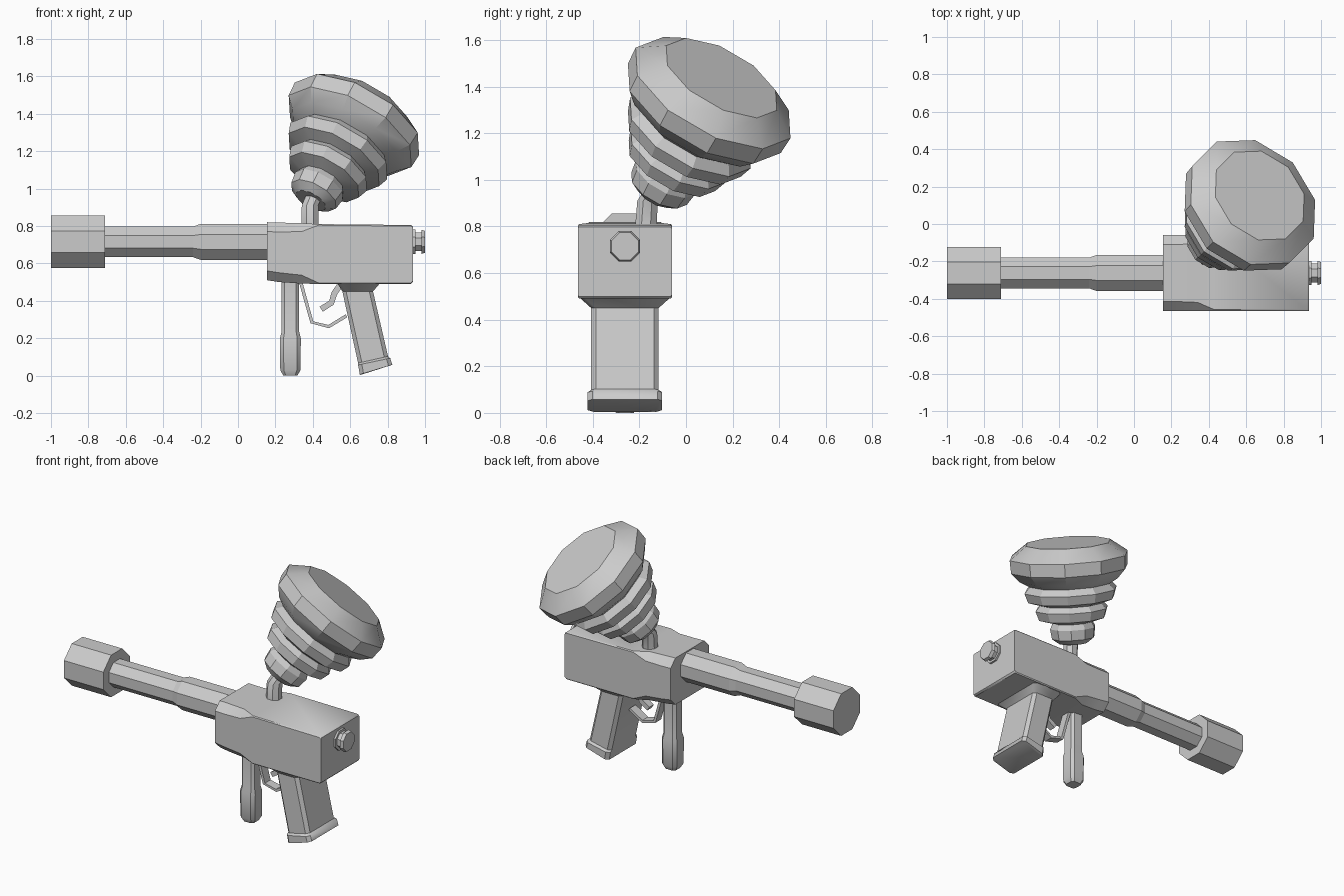
import bpy, bmesh, math
from mathutils import Vector

if "Cube" in bpy.data.objects:
    bpy.data.objects.remove(bpy.data.objects["Cube"])

CY, CZ = -0.262, 0.715      # centre line of barrel and body


def loft(name, rings, smooth=None):
    """Skin a list of equal-length vertex rings and cap both ends."""
    bm = bmesh.new()
    loops = [[bm.verts.new(p) for p in ring] for ring in rings]
    n = len(loops[0])
    for a, b in zip(loops, loops[1:]):
        for i in range(n):
            j = (i + 1) % n
            bm.faces.new((a[i], a[j], b[j], b[i]))
    bm.faces.new(loops[0][::-1])
    bm.faces.new(loops[-1])
    bmesh.ops.recalc_face_normals(bm, faces=bm.faces)
    me = bpy.data.meshes.new(name)
    bm.to_mesh(me)
    bm.free()
    ob = bpy.data.objects.new(name, me)
    bpy.context.collection.objects.link(ob)
    if smooth:
        bpy.ops.object.select_all(action='DESELECT')
        ob.select_set(True)
        bpy.context.view_layer.objects.active = ob
        bpy.ops.object.shade_smooth_by_angle(angle=math.radians(smooth))
    return ob


def chamfered(hu, hv, c):
    """Rectangle outline with cut corners, centred on the origin."""
    return [(hu - c, -hv), (hu, -hv + c), (hu, hv - c), (hu - c, hv),
            (-hu + c, hv), (-hu, hv - c), (-hu, -hv + c), (-hu + c, -hv)]


def turned(origin, axis, profile, sides, phase=0.5):
    """Rings of a lathe shape: profile is (distance along axis, radius)."""
    w = Vector(axis).normalized()
    u = w.cross(Vector((0, 0, 1))).normalized()
    v = w.cross(u)
    o = Vector(origin)
    ang = [2 * math.pi * (i + phase) / sides for i in range(sides)]
    return [[o + w * t + (u * math.cos(a) + v * math.sin(a)) * r for a in ang]
            for t, r in profile]


def strip(name, path, thick, width):
    """Bent flat bar following an x-z path."""
    pts = [Vector((x, 0, z)) for x, z in path]
    rings = []
    for i, p in enumerate(pts):
        d = (pts[min(i + 1, len(pts) - 1)] - pts[max(i - 1, 0)]).normalized()
        s = Vector((-d.z, 0, d.x)) * thick / 2
        y = Vector((0, width / 2, 0))
        c = p + Vector((0, CY, 0))
        rings.append([c - s - y, c + s - y, c + s + y, c - s + y])
    return loft(name, rings)


# Body: box whose front part has cut corners
sections = [(0.155, 0.51, 0.82, 0.05), (0.22, 0.50, 0.818, 0.05),
            (0.34, 0.492, 0.815, 0.045), (0.43, 0.49, 0.81, 0.006),
            (0.925, 0.49, 0.805, 0.006), (0.935, 0.50, 0.797, 0.006)]
loft("body", [[(x, CY + u, (z0 + z1) / 2 + v)
               for u, v in chamfered(0.202, (z1 - z0) / 2, c)]
              for x, z0, z1, c in sections], 40)

# Barrel: octagonal, stepped, with wide muzzle
k = 1 / math.cos(math.pi / 8)
barrel = [(-1, 0.14), (-0.71, 0.14), (-0.71, 0.082), (-0.24, 0.082),
          (-0.20, 0.096), (0.17, 0.096)]
loft("barrel", turned((0, CY, CZ), (1, 0, 0),
                      [(x, r * k) for x, r in barrel], 8))

# Rear knob
knob = [(0.93, 0.065), (0.948, 0.065), (0.948, 0.05), (0.98, 0.05),
        (0.98, 0.065), (1.0, 0.058)]
loft("rear_knob", turned((0, CY, CZ), (1, 0, 0),
                         [(x, r * k) for x, r in knob], 8))

# Rear grip: raked, flared at the body and at the foot
grip = [(0.645, 0.495, 0.115, 0.195, 0.0), (0.64, 0.45, 0.082, 0.145, 0.0),
        (0.722, 0.085, 0.08, 0.145, 0.018), (0.728, 0.075, 0.086, 0.16, 0.018),
        (0.738, 0.032, 0.087, 0.16, 0.026), (0.738, 0.03, 0.082, 0.15, 0.026)]
loft("rear_grip", [[(x + u, CY + v, z + tilt * u / hx)
                    for u, v in chamfered(hx, hy, 0.02)]
                   for x, z, hx, hy, tilt in grip], 35)

# Front grip
fore = [(0.51, 0.047), (0.235, 0.047), (0.20, 0.056), (0.03, 0.054), (0, 0.038)]
loft("front_grip", [[(0.28 + u, CY + v, z)
                     for u, v in chamfered(h, h, h * 0.35)]
                    for z, h in fore], 35)

# Trigger guard and trigger
strip("trigger_guard", [(0.335, 0.50), (0.395, 0.285), (0.485, 0.262),
                        (0.58, 0.32)], 0.018, 0.06)
strip("trigger", [(0.55, 0.49), (0.515, 0.44), (0.50, 0.39), (0.445, 0.355)],
      0.032, 0.045)

# Feed neck between body and hopper
neck = [(0.385, -0.172, 0.80, 0.046), (0.385, -0.165, 0.91, 0.044),
        (0.41, -0.125, 0.97, 0.044)]
loft("feed_neck", [[(x + u, y + v, z) for u, v in chamfered(h, h, h * 0.58)]
                   for x, y, z, h in neck], 35)

# Hopper: tilted stack of bulging rings
hopper = [(-0.07, 0.09), (-0.035, 0.138), (0.03, 0.147), (0.065, 0.13),
          (0.09, 0.215), (0.15, 0.235), (0.185, 0.205),
          (0.21, 0.28), (0.27, 0.30), (0.31, 0.265),
          (0.345, 0.325), (0.405, 0.38), (0.49, 0.385), (0.572, 0.275)]
loft("hopper", turned((0.42, -0.1, 0.99), (0.44, 0.44, 0.78), hopper, 10), 25)
